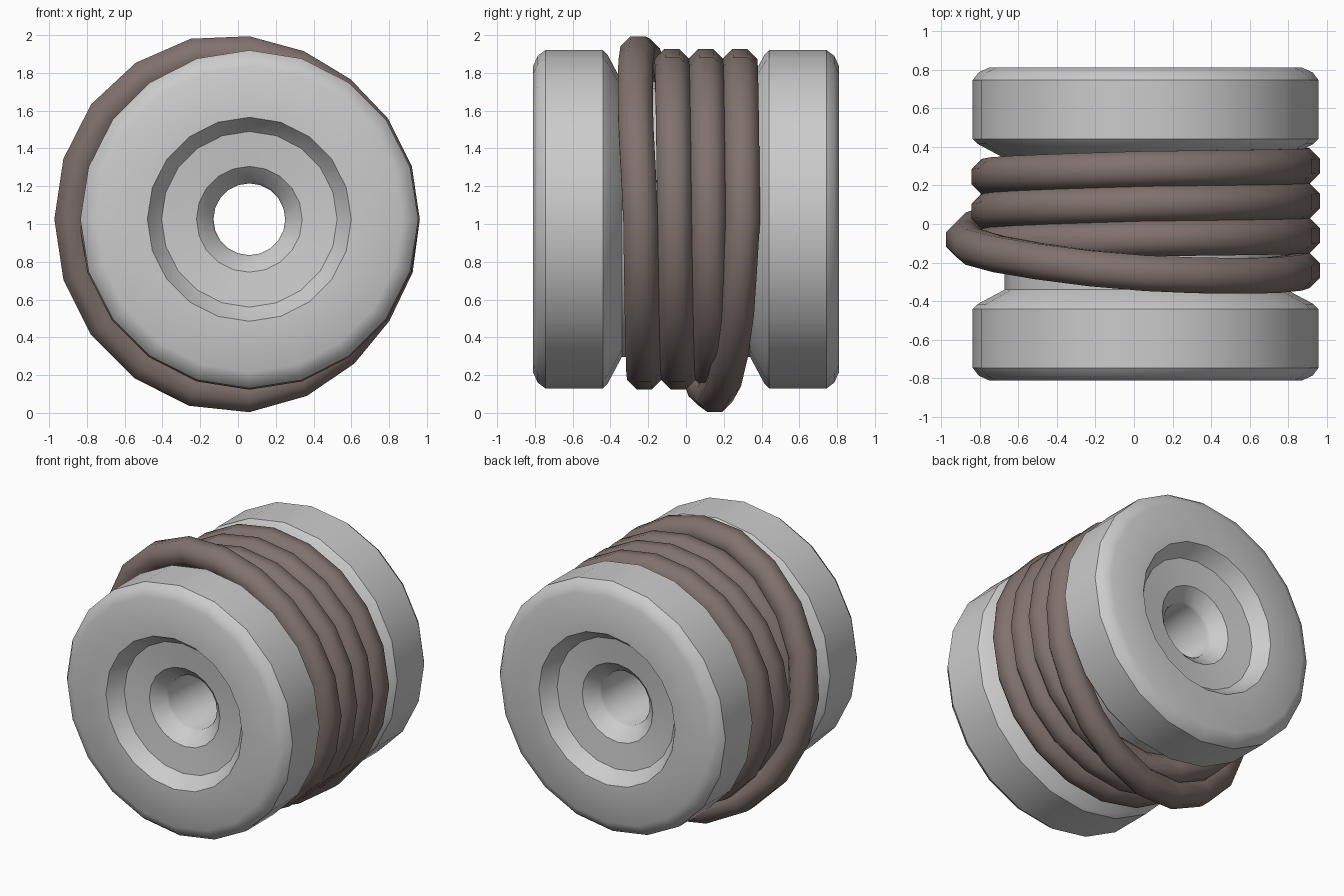
import bpy, bmesh
from math import cos, sin, pi, radians

if "Cube" in bpy.data.objects:
    bpy.data.objects.remove(bpy.data.objects["Cube"])

CX, CZ, SIDES = 0.06, 1.025, 20


def ring_mesh(name, rings, angle):
    """Skin a closed loop of closed rings into a smooth-shaded object."""
    bm = bmesh.new()
    vs = [[bm.verts.new(p) for p in ring] for ring in rings]
    n, m = len(vs), len(vs[0])
    for i in range(n):
        a, b = vs[i], vs[(i + 1) % n]
        for j in range(m):
            k = (j + 1) % m
            bm.faces.new((a[j], a[k], b[k], b[j]))
    bmesh.ops.recalc_face_normals(bm, faces=bm.faces)
    me = bpy.data.meshes.new(name)
    bm.to_mesh(me)
    bm.free()
    ob = bpy.data.objects.new(name, me)
    bpy.context.collection.objects.link(ob)
    bpy.ops.object.select_all(action='DESELECT')
    ob.select_set(True)
    bpy.context.view_layer.objects.active = ob
    bpy.ops.object.shade_smooth_by_angle(angle=radians(angle))
    return ob


def polar(r, y, t):
    return (CX + r * cos(t), y, CZ + r * sin(t))


def lerp_table(table, x):
    for (x0, *a), (x1, *b) in zip(table, table[1:]):
        if x <= x1:
            f = (x - x0) / (x1 - x0)
            return [p + (q - p) * f for p, q in zip(a, b)]
    return list(table[-1][1:])


# Spool: half profile (radius, y) from bore to core, mirrored and lathed
half = [(0.19, -0.59), (0.20, -0.61), (0.28, -0.69), (0.465, -0.71),
        (0.50, -0.75), (0.54, -0.81), (0.81, -0.81), (0.865, -0.785),
        (0.895, -0.745), (0.895, -0.44), (0.87, -0.415), (0.73, -0.34)]
profile = half + [(r, -y) for r, y in reversed(half)]
ring_mesh("spool", [[polar(r, y, 2 * pi * i / SIDES) for r, y in profile]
                    for i in range(SIDES)], 35)

# Rope path: three tight turns, then one loose turn crossing back to the start
tight = [(0, 0.0), (90, -0.015), (180, -0.055), (230, -0.12), (270, -0.16),
         (360, -0.18)]
loose = [(0, 0.81, -0.24), (36, 0.815, -0.265), (60, 0.825, -0.27),
         (83, 0.86, -0.262), (100, 0.90, -0.245), (116, 0.925, -0.215),
         (147, 0.945, -0.15), (180, 0.94, -0.08), (215, 0.945, 0.01),
         (250, 0.947, 0.10), (267, 0.935, 0.145), (284, 0.90, 0.19),
         (302, 0.86, 0.23), (321, 0.825, 0.265), (360, 0.81, 0.30)]
rings = []
for turn in range(4):
    for i in range(SIDES):
        deg = 360 * i / SIDES
        if turn < 3:
            r, y = 0.81, 0.30 - 0.18 * turn + lerp_table(tight, deg)[0]
        else:
            r, y = lerp_table(loose, deg)
        rings.append([polar(r + 0.1 * cos(a), y + 0.1 * sin(a), radians(deg))
                      for a in (pi / 8 + k * pi / 4 for k in range(8))])
rope = ring_mesh("wound_rope", rings, 60)
mat = bpy.data.materials.new("brown_rope")
mat.diffuse_color = (0.22, 0.17, 0.155, 1)
mat.use_nodes = True
mat.node_tree.nodes["Principled BSDF"].inputs["Base Color"].default_value = mat.diffuse_color
rope.data.materials.append(mat)
